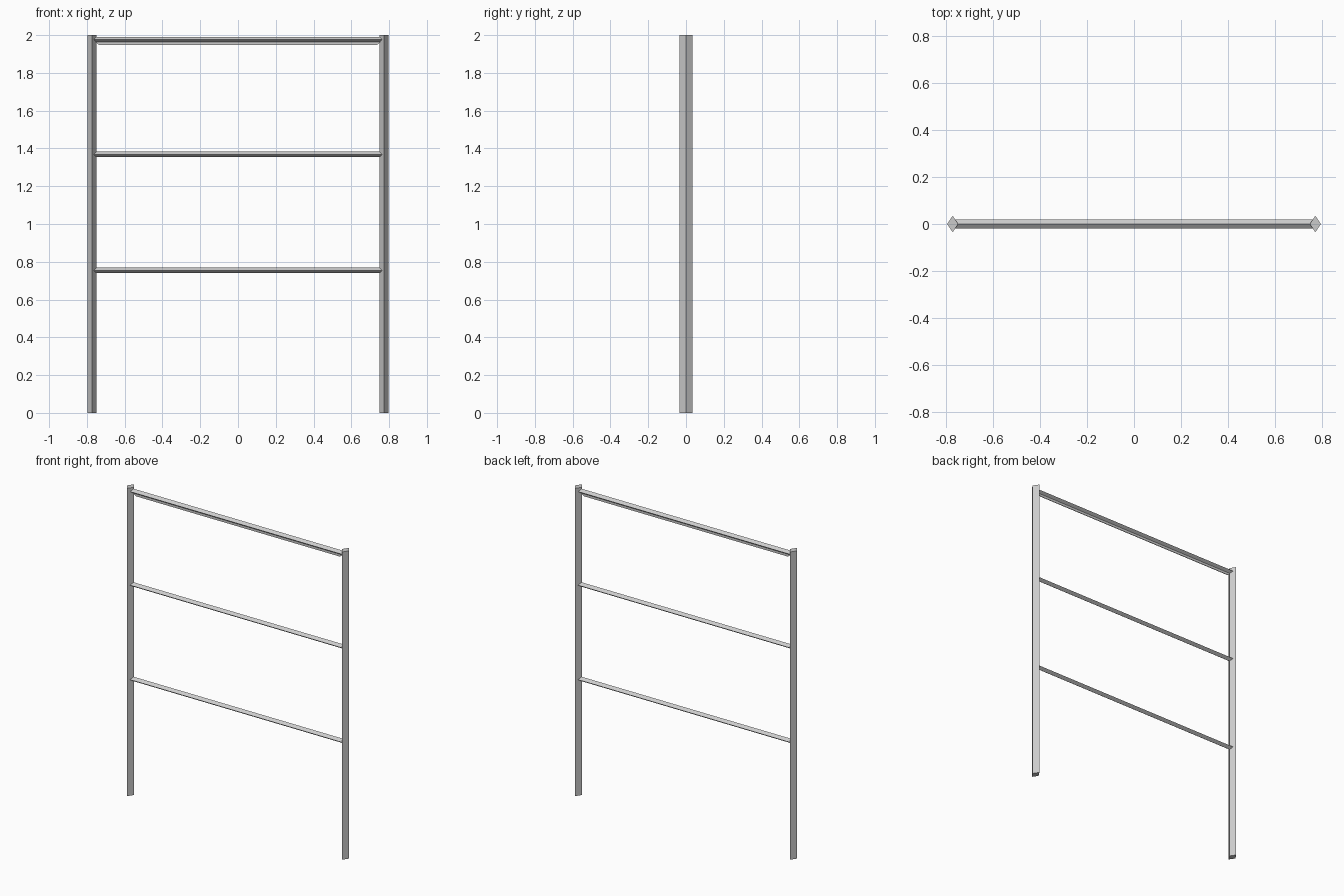
import bpy

if "Cube" in bpy.data.objects:
    bpy.data.objects.remove(bpy.data.objects["Cube"])

def prism(name, profile, axis, lo, hi):
    """Extrude a closed profile along x (profile = y,z) or z (profile = x,y)."""
    n = len(profile)
    place = (lambda p, t: (t, p[0], p[1])) if axis == "x" else (lambda p, t: (p[0], p[1], t))
    verts = [place(p, t) for t in (lo, hi) for p in profile]
    faces = [tuple(range(n))[::-1], tuple(range(n, 2 * n))]
    faces += [(i, (i + 1) % n, n + (i + 1) % n, n + i) for i in range(n)]
    me = bpy.data.meshes.new(name)
    me.from_pydata(verts, [], faces)
    ob = bpy.data.objects.new(name, me)
    bpy.context.collection.objects.link(ob)
    return ob

def diamond(a, b, ra, rb):
    return [(a - ra, b), (a, b - rb), (a + ra, b), (a, b + rb)]

# upright posts with diamond section
for side, s in (("left", -1), ("right", 1)):
    prism(side + "_post", diamond(s * 0.773, 0, 0.0235, 0.035), "z", 0, 2)

# horizontal rails
for name, z in (("lower", 0.754), ("middle", 1.368), ("top", 1.976)):
    prism(name + "_rail", diamond(0, z, 0.02, 0.0145), "x", -0.763, 0.763)

# thin tapered strip hanging under the top rail
me = bpy.data.meshes.new("top_rail_strip")
outline = [(-0.755, 1.965), (-0.735, 1.947), (0.735, 1.947), (0.755, 1.965)]
verts = [(x, y, z) for y in (-0.002, 0.002) for x, z in outline]
me.from_pydata(verts, [], [(0, 1, 2, 3), (7, 6, 5, 4), (0, 4, 5, 1), (1, 5, 6, 2), (2, 6, 7, 3), (3, 7, 4, 0)])
bpy.context.collection.objects.link(bpy.data.objects.new("top_rail_strip", me))
